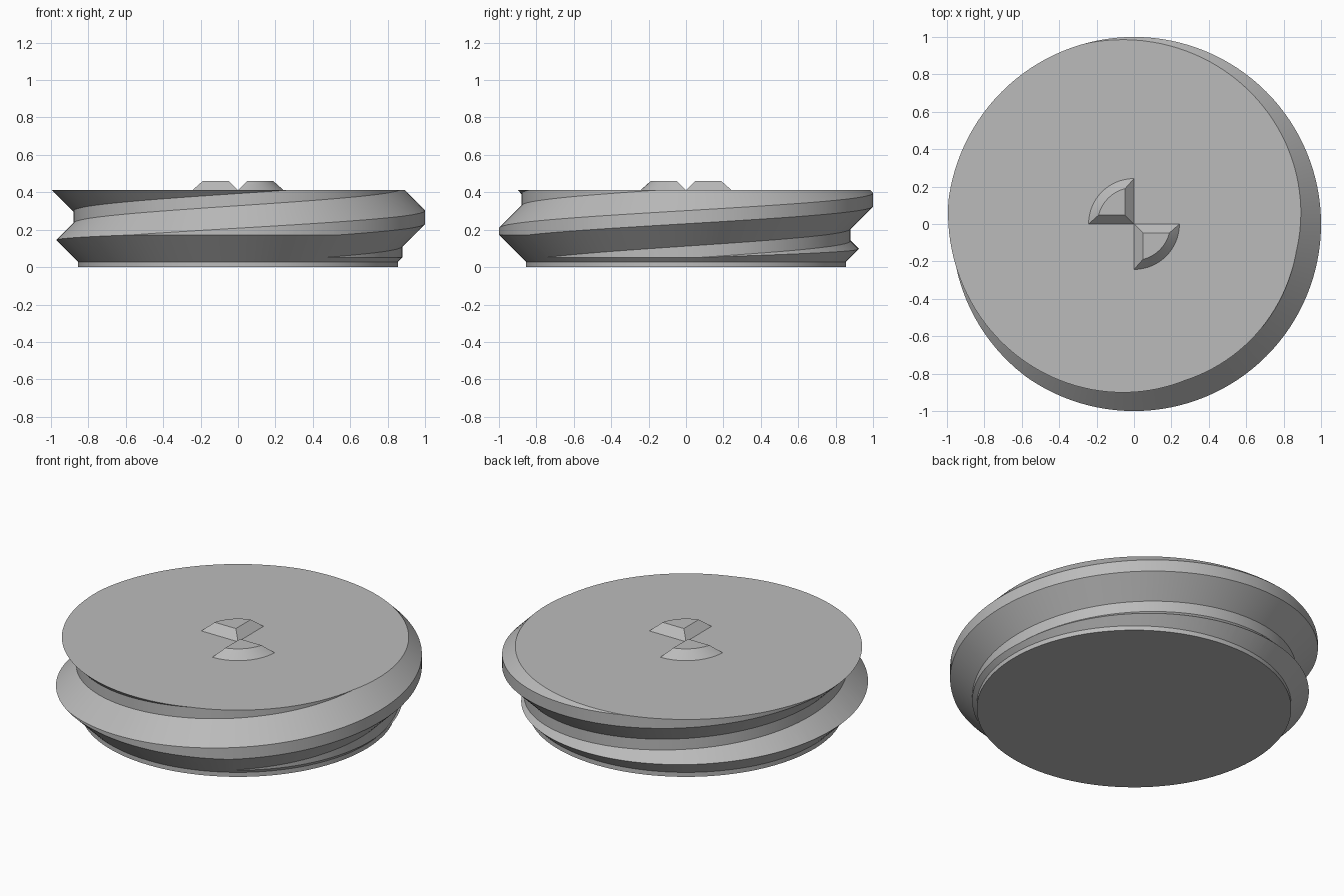
import bpy, bmesh, math

if "Cube" in bpy.data.objects:
    bpy.data.objects.remove(bpy.data.objects["Cube"])

N = 128                       # segments per turn
TOP = 0.412                   # height of the flat top
PITCH = 0.375
ROOT, CREST = 0.88, 1.0
CREST_Z = 0.267               # crest centre height at +x

grey = bpy.data.materials.new("plain grey")
grey.diffuse_color = (0.5, 0.5, 0.5, 1)
grey.use_nodes = True
grey.node_tree.nodes["Principled BSDF"].inputs["Base Color"].default_value = grey.diffuse_color


def make_object(name, bm):
    bmesh.ops.recalc_face_normals(bm, faces=bm.faces)
    mesh = bpy.data.meshes.new(name)
    bm.to_mesh(mesh)
    bm.free()
    mesh.materials.append(grey)
    obj = bpy.data.objects.new(name, mesh)
    bpy.context.collection.objects.link(obj)
    return obj


def polar(r, a, z):
    return (r * math.cos(a), r * math.sin(a), z)


# Threaded body: one trapezoid profile swept up a helix, each turn joined to the next
profile = [(ROOT, -0.155), (CREST, -0.035), (CREST, 0.035), (ROOT, 0.155)]
turns, start = 6, -3
bm = bmesh.new()
steps = []
for i in range(turns * N + 1):
    a = 2 * math.pi * (i % N) / N
    lift = CREST_Z + PITCH * (start + i / N)
    steps.append([bm.verts.new(polar(r, a, z + lift)) for r, z in profile])
for i in range(turns * N):
    p, q = steps[i], steps[i + 1]
    for j in range(3):
        bm.faces.new((p[j], q[j], q[j + 1], p[j + 1]))
    if i + N < turns * N:
        bm.faces.new((p[3], q[3], steps[i + N + 1][0], steps[i + N][0]))
# close both ends with fans to the axis
rim = [e for e in bm.edges if e.is_boundary]
mid = CREST_Z + PITCH * (start + turns / 2)
low = bm.verts.new((0, 0, CREST_Z + PITCH * start - 0.5))
high = bm.verts.new((0, 0, CREST_Z + PITCH * (start + turns) + 0.5))
for e in rim:
    v, w = e.verts
    bm.faces.new((v, w, low if (v.co.z + w.co.z) / 2 < mid else high))
body = make_object("threaded_plug", bm)

# Turned envelope: trims the top flat, the base collar and the lead-in chamfer
bm = bmesh.new()
rings = []
for r, z in [(0.855, 0), (0.855, 0.027), (1.1, 0.272), (1.1, TOP)]:
    rings.append([bm.verts.new(polar(r, 2 * math.pi * i / N, z)) for i in range(N)])
for lo, hi in zip(rings, rings[1:]):
    for i in range(N):
        k = (i + 1) % N
        bm.faces.new((lo[i], lo[k], hi[k], hi[i]))
bm.faces.new(rings[0])
bm.faces.new(rings[-1])
envelope = make_object("trim_envelope", bm)
envelope.hide_render = True

trim = body.modifiers.new("trim", 'BOOLEAN')
trim.operation = 'INTERSECT'
trim.solver = 'EXACT'
trim.object = envelope
bpy.context.view_layer.objects.active = body
body.select_set(True)
bpy.ops.object.modifier_apply(modifier=trim.name)
bpy.data.objects.remove(envelope)


# Bevelled quarter-circle drive lugs on the top
def quarter_lug(name, turn):
    bevel, height, radius, n = 0.048, 0.048, 0.243, 16
    inner = radius - bevel
    a0 = math.asin(bevel / inner)
    bm = bmesh.new()
    bottom = [bm.verts.new((0, 0, TOP))]
    top = [bm.verts.new((bevel, bevel, TOP + height))]
    for i in range(n + 1):
        t = i / n
        bottom.append(bm.verts.new(polar(radius, t * math.pi / 2, TOP)))
        top.append(bm.verts.new(polar(inner, a0 + t * (math.pi / 2 - 2 * a0), TOP + height)))
    count = len(bottom)
    for i in range(count):
        k = (i + 1) % count
        bm.faces.new((bottom[i], bottom[k], top[k], top[i]))
    bm.faces.new(top)
    bm.faces.new(bottom)
    obj = make_object(name, bm)
    obj.rotation_euler.z = turn
    return obj


lugs = [quarter_lug("back_left_lug", math.pi / 2),
        quarter_lug("front_right_lug", -math.pi / 2)]

# Smooth curved surfaces, keep edges sharp
for obj in [body] + lugs:
    obj.select_set(True)
bpy.ops.object.shade_smooth_by_angle(angle=math.radians(30))
